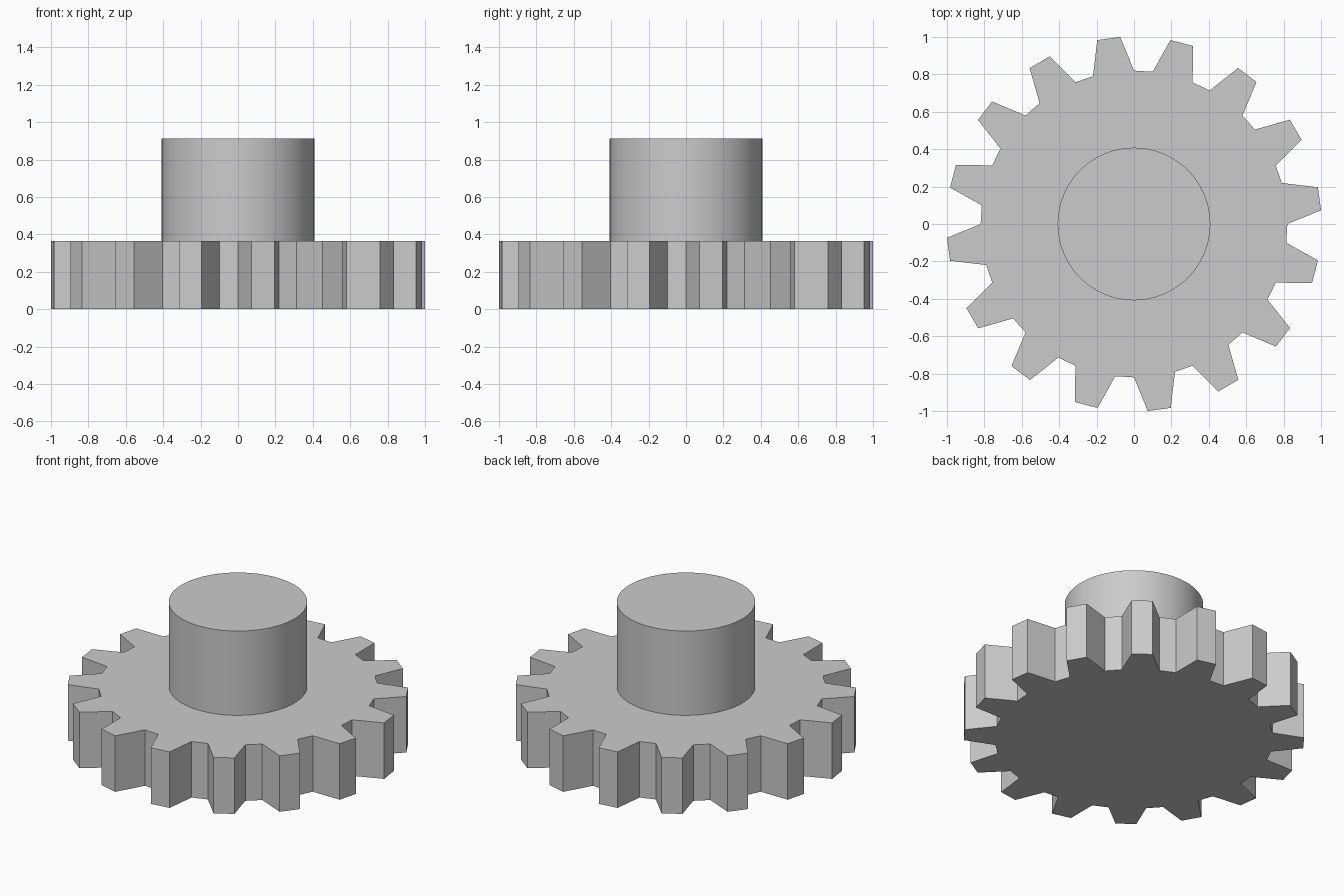
import bpy, bmesh
from math import cos, sin, radians

cube = bpy.data.objects.get("Cube")
if cube:
    bpy.data.objects.remove(cube, do_unlink=True)

TEETH = 16
GEAR_TOP = 0.364
HUB_TOP = 0.912

grey = bpy.data.materials.new("plain grey")
grey.use_nodes = True
colour = (0.6, 0.6, 0.6, 1)
grey.diffuse_color = colour
grey.node_tree.nodes["Principled BSDF"].inputs["Base Color"].default_value = colour


def extruded(name, outline, bottom, top):
    """Solid made by raising a flat outline from bottom to top."""
    bm = bmesh.new()
    base = bm.faces.new([bm.verts.new((x, y, bottom)) for x, y in outline])
    raised = bmesh.ops.extrude_face_region(bm, geom=[base])["geom"]
    verts = [v for v in raised if isinstance(v, bmesh.types.BMVert)]
    bmesh.ops.translate(bm, verts=verts, vec=(0, 0, top - bottom))
    bmesh.ops.recalc_face_normals(bm, faces=bm.faces)
    mesh = bpy.data.meshes.new(name)
    bm.to_mesh(mesh)
    bm.free()
    mesh.materials.append(grey)
    obj = bpy.data.objects.new(name, mesh)
    bpy.context.collection.objects.link(obj)
    return obj


def polar(radius, degrees):
    return radius * cos(radians(degrees)), radius * sin(radians(degrees))


# Toothed wheel: one tapered tooth profile repeated around the rim
tooth = [(0.82, 0), (1.0027, 4.2), (1.0027, 11.3), (0.82, 15.5)]
rim = [polar(r, a + i * 360 / TEETH) for i in range(TEETH) for r, a in tooth]
extruded("gear_wheel", rim, 0, GEAR_TOP)

# Smooth round hub standing on the wheel
circle = [polar(0.408, i * 360 / 96) for i in range(96)]
hub = extruded("hub", circle, GEAR_TOP, HUB_TOP)
bpy.ops.object.select_all(action="DESELECT")
hub.select_set(True)
bpy.context.view_layer.objects.active = hub
bpy.ops.object.shade_smooth_by_angle(angle=radians(30))
